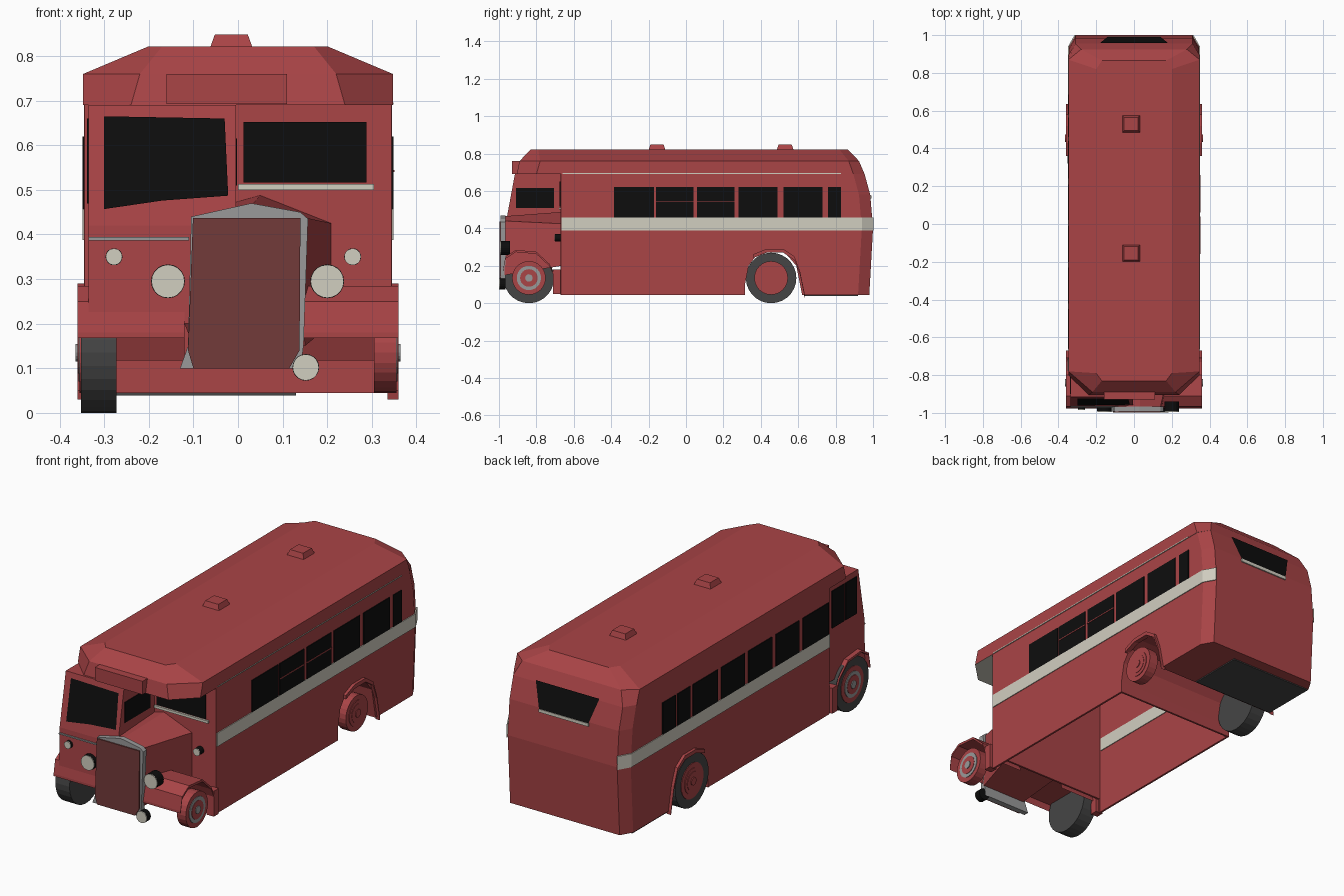
import bpy, bmesh, math
from mathutils import Matrix

old = bpy.data.objects.get("Cube")
if old:
    bpy.data.objects.remove(old, do_unlink=True)


def material(name, r, g, b):
    m = bpy.data.materials.new(name)
    m.use_nodes = True
    m.diffuse_color = (r, g, b, 1)
    m.node_tree.nodes["Principled BSDF"].inputs["Base Color"].default_value = (r, g, b, 1)
    return m


RED = material("coach red", 0.40, 0.058, 0.062)
CREAM = material("cream", 0.64, 0.62, 0.53)
BLACK = material("window black", 0.004, 0.004, 0.004)
RUBBER = material("tyre grey", 0.06, 0.06, 0.06)
GRILLE = material("grille maroon", 0.17, 0.043, 0.042)
STEEL = material("radiator grey", 0.32, 0.32, 0.32)


def mesh(name, verts, faces, mat):
    me = bpy.data.meshes.new(name)
    bm = bmesh.new()
    vs = [bm.verts.new(v) for v in verts]
    for f in faces:
        bm.faces.new([vs[i] for i in f])
    if len(faces) > 1:
        bmesh.ops.recalc_face_normals(bm, faces=bm.faces)
    bm.to_mesh(me)
    bm.free()
    me.materials.append(mat)
    ob = bpy.data.objects.new(name, me)
    bpy.context.scene.collection.objects.link(ob)
    return ob


def loft(name, rings, mat):
    n = len(rings[0])
    faces = [list(range(n)), [(len(rings) - 1) * n + i for i in range(n)]]
    for r in range(len(rings) - 1):
        for i in range(n):
            j = (i + 1) % n
            faces.append([r * n + i, r * n + j, (r + 1) * n + j, (r + 1) * n + i])
    return mesh(name, [v for ring in rings for v in ring], faces, mat)


def prism(name, pts, axis, lo, hi, mat):
    def place(p, d):
        v = list(p)
        v.insert("xyz".index(axis), d)
        return v
    return loft(name, [[place(p, d) for p in pts] for d in (lo, hi)], mat)


def box(name, x, y, z, mat):
    return prism(name, [(x[0], y[0]), (x[1], y[0]), (x[1], y[1]), (x[0], y[1])], "z", *z, mat)


def disc(name, centre, radius, depth, axis, mat, sides=20):
    me = bpy.data.meshes.new(name)
    bm = bmesh.new()
    turn = Matrix.Rotation(math.pi / 2, 4, "Y" if axis == "x" else "X")
    bmesh.ops.create_cone(bm, cap_ends=True, segments=sides, radius1=radius,
                          radius2=radius, depth=depth,
                          matrix=Matrix.Translation(centre) @ turn)
    bm.to_mesh(me)
    bm.free()
    me.materials.append(mat)
    ob = bpy.data.objects.new(name, me)
    bpy.context.scene.collection.objects.link(ob)
    return ob


def band(name, path, thick, x0, x1, mat):
    # strip of metal following a path in side view
    inner = [(y, z - thick) for y, z in reversed(path)]
    return prism(name, path + inner, "x", x0, x1, mat)


def outline(z, w, yf, xf, yfc, yr, xr, yrc):
    # chamfered plan of the coach at one height
    half = [(xf, yf), (w, yfc), (w, yrc), (xr, yr)]
    return [(x, y, z) for x, y in half] + [(-x, y, z) for x, y in reversed(half)]


# Body shell with a rear wheel tunnel and an open floor
body = loft("body", [outline(z, 0.345, -0.67, 0.344, -0.669, yr, 0.31, yr - 0.06)
                     for z, yr in ((0.045, 0.98), (0.4, 1.0), (0.58, 0.985), (0.69, 0.955))], RED)
tunnel = [(0.315, -0.1), (0.315, 0.1), (0.335, 0.2), (0.38, 0.26), (0.45, 0.28),
          (0.53, 0.27), (0.59, 0.2), (0.62, 0.05), (0.62, -0.1)]
cutters = [prism("tunnel_cutter", tunnel, "x", -0.5, 0.5, RED),
           box("floor_cutter", (-0.335, 0.335), (-0.66, 0.305), (-0.1, 0.67), RED),
           box("front_cutter", (-0.334, 0.334), (-0.75, -0.6), (-0.1, 0.12), RED)]
for c in cutters:
    c.hide_render = True
    mod = body.modifiers.new(c.name, "BOOLEAN")
    mod.operation = "DIFFERENCE"
    mod.solver = "EXACT"
    mod.object = c
deps = bpy.context.evaluated_depsgraph_get()
cut = bpy.data.meshes.new_from_object(body.evaluated_get(deps))
body.modifiers.clear()
body.data = cut
for c in cutters:
    bpy.data.objects.remove(c, do_unlink=True)
box("rear_underside", (-0.34, 0.13), (0.63, 0.92), (0.039, 0.046), RUBBER)

# Roof with front canopy, lined in cream below
roof = loft("roof", [outline(0.69, 0.347, -0.905, 0.24, -0.8, 0.955, 0.31, 0.895),
                     outline(0.76, 0.347, -0.89, 0.22, -0.78, 0.925, 0.28, 0.87),
                     outline(0.822, 0.2, -0.83, 0.17, -0.79, 0.865, 0.17, 0.82)], RED)
roof.data.materials.append(CREAM)
roof.data.polygons[0].material_index = 1
box("sign_box", (-0.16, 0.11), (-0.93, -0.83), (0.692, 0.76), RED)
for y in (-0.155, 0.53):
    loft("roof_vent", [[(-0.015 + sx * (0.049 - t), y + sy * (0.047 - t), z)
                        for sx, sy in ((-1, -1), (1, -1), (1, 1), (-1, 1))]
                       for z, t in ((0.815, 0), (0.848, 0.012))], RED)

# Side bands, eave line and passenger windows
for s in (-1, 1):
    path = [(0.344, -0.665), (0.349, -0.665), (0.349, 0.94), (0.314, 1.002), (0.309, 0.998), (0.344, 0.937)]
    prism("side_band", [(s * x, y) for x, y in path], "z", 0.388, 0.457, CREAM)
    box("inner_band", sorted((s * 0.331, s * 0.336)), (-0.65, 0.3), (0.388, 0.457), CREAM)
box("eave_line", (0.344, 0.349), (-0.66, 0.83), (0.691, 0.696), CREAM)
left_windows = [(-0.385, -0.17), (-0.16, 0.04), (0.06, 0.26), (0.28, 0.49), (0.52, 0.73), (0.76, 0.83)]
right_windows = [(-0.66, -0.45), (-0.42, -0.23), (-0.2, -0.01), (0.02, 0.21), (0.24, 0.44),
                 (0.46, 0.565), (0.58, 0.685)]
for s, spans in ((1, left_windows), (-1, right_windows)):
    for span in spans:
        box("side_window", sorted((s * 0.343, s * 0.349)), span, (0.457, 0.62), BLACK)
for span in ((-0.16, 0.04), (0.06, 0.26)):
    box("window_bar", (0.347, 0.351), span, (0.54, 0.545), RED)

# Rear window and sill
mesh("rear_window", [(-0.14, 0.99, 0.575), (0.14, 0.99, 0.575), (0.18, 0.958, 0.70), (-0.18, 0.958, 0.70)],
     [(0, 1, 2, 3)], BLACK)
box("rear_sill", (-0.14, 0.14), (0.984, 0.993), (0.56, 0.576), CREAM)

# Driver's half cab
prism("cab", [(-0.67, 0.2), (-0.67, 0.69), (-0.915, 0.69), (-0.965, 0.42), (-0.97, 0.2)],
      "x", -0.335, -0.005, RED)
screen = [(-0.3, 0.665), (-0.03, 0.66), (-0.022, 0.487), (-0.17, 0.476), (-0.3, 0.457)]
mesh("windscreen", [(x, -0.919 - 0.185 * (0.69 - z), z) for x, z in screen], [range(5)], BLACK)
box("cab_inner_window", (-0.008, -0.002), (-0.91, -0.705), (0.51, 0.615), BLACK)
for span in ((-0.8, -0.70), (-0.9, -0.81)):
    box("cab_door_window", (-0.339, -0.333), span, (0.47, 0.66), BLACK)
box("cab_trim", (-0.335, -0.11), (-0.972, -0.964), (0.387, 0.394), STEEL)

# Bulkhead window beside the engine
box("bulkhead_window", (0.012, 0.288), (-0.675, -0.668), (0.517, 0.652), BLACK)
box("bulkhead_sill", (0, 0.305), (-0.68, -0.67), (0.5, 0.513), CREAM)

# Engine hood and radiator
hood_front = [(-0.1, 0.15), (-0.1, 0.43), (0.03, 0.465), (0.14, 0.44), (0.15, 0.15)]
hood_back = [(-0.12, 0.2), (-0.12, 0.44), (0.05, 0.488), (0.21, 0.425), (0.21, 0.2)]
loft("engine_hood", [[(x, -0.97, z) for x, z in hood_front],
                     [(x, -0.665, z) for x, z in hood_back]], RED)
shell = [(-0.13, 0.1), (-0.112, 0.15), (-0.105, 0.44), (0.03, 0.47), (0.14, 0.45),
         (0.157, 0.435), (0.147, 0.15), (0.14, 0.1)]
prism("radiator_shell", shell, "y", -0.992, -0.965, STEEL)
grille = [(-0.1, 0.1), (-0.112, 0.14), (-0.101, 0.437), (0.14, 0.437), (0.138, 0.14), (0.115, 0.1)]
prism("radiator_grille", grille, "y", -0.998, -0.99, GRILLE)

# Lamps: dark housing with a cream lens
for name, x, y, z, r, d in (("headlamp", 0.2, -0.965, 0.295, 0.038, 0.05),
                            ("headlamp", -0.157, -0.965, 0.295, 0.038, 0.05),
                            ("fog_lamp", 0.152, -0.98, 0.102, 0.03, 0.03),
                            ("side_lamp", 0.257, -0.685, 0.35, 0.019, 0.03),
                            ("side_lamp", -0.278, -0.97, 0.35, 0.019, 0.02)):
    disc(name, (x, y, z), r, d, "y", BLACK)
    disc(name + "_lens", (x, y - d / 2 - 0.001, z), r * 0.98, 0.006, "y", CREAM)

# Front and rear fenders
front_arch = [(-0.978, 0.18), (-0.965, 0.25), (-0.91, 0.285), (-0.8, 0.275), (-0.73, 0.21), (-0.695, 0.13)]
rear_arch = [(0.36, 0.262), (0.43, 0.29), (0.52, 0.29), (0.58, 0.25), (0.61, 0.17), (0.635, 0.05)]
for s, inner in ((1, 0.145), (-1, 0.12)):
    band("front_fender", front_arch, 0.012, s * inner, s * 0.36, RED)
    box("fender_skirt", sorted((s * 0.32, s * 0.36)), (-0.71, -0.67), (0.05, 0.18), RED)
    band("rear_fender", rear_arch, 0.02, s * 0.335, s * 0.36, RED)

# Wheels: tyres on the driver's side, bare hubs opposite
for y, ring in ((-0.84, STEEL), (0.455, RED)):
    disc("tyre", (-0.312, y, 0.135), 0.135, 0.08, "x", RUBBER, 28)
    for s in (-1, 1):
        disc("wheel_rim", (s * 0.33, y, 0.135), 0.09, 0.05, "x", RED, 24)
        disc("wheel_ring", (s * 0.345, y, 0.135), 0.065, 0.026, "x", ring, 24)
        disc("wheel_dish", (s * 0.347, y, 0.135), 0.047, 0.026, "x", RED, 24)
        disc("hub_cap", (s * 0.35, y, 0.135), 0.02, 0.028, "x", ring, 16)
